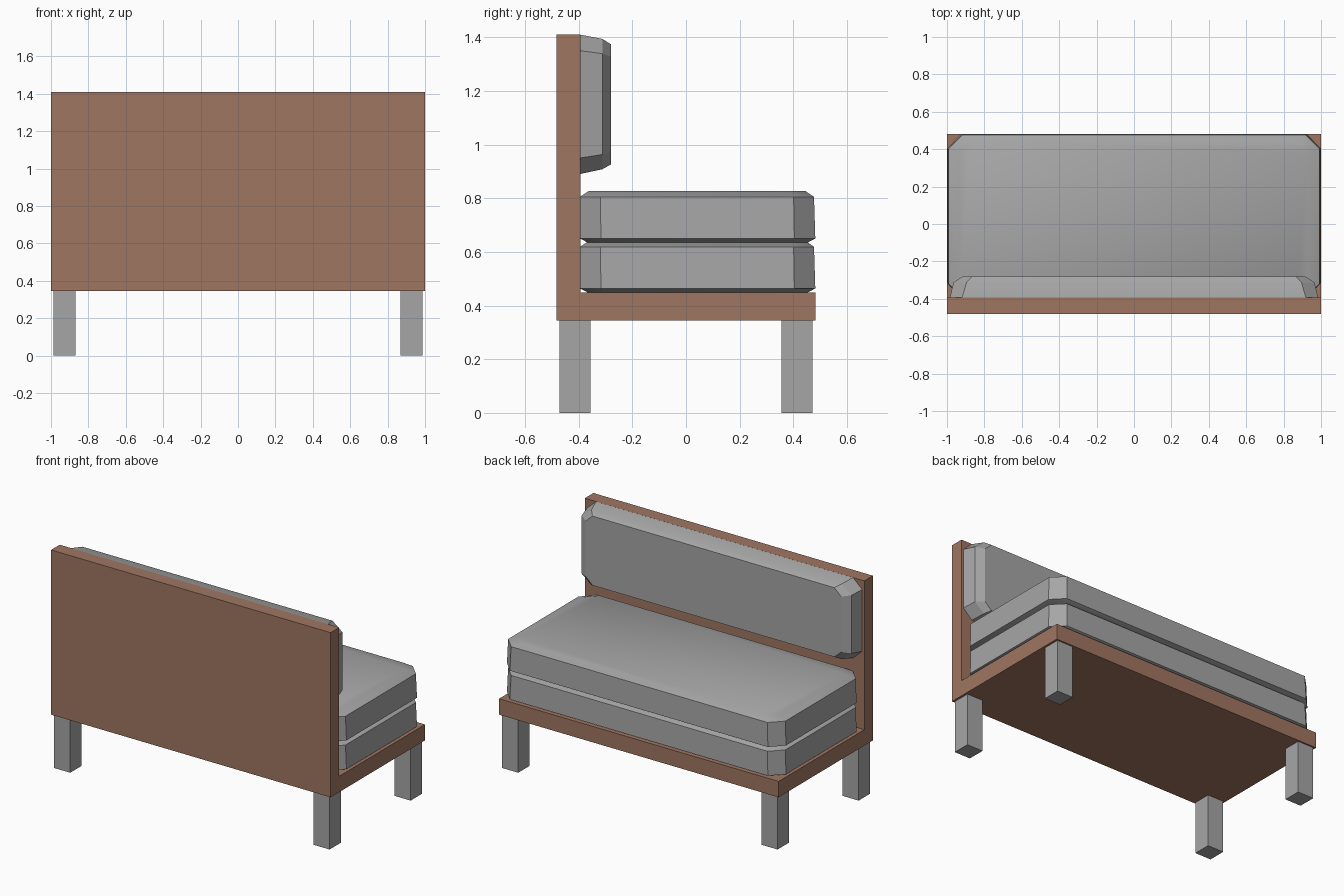
import bpy, bmesh, math

if "Cube" in bpy.data.objects:
    bpy.data.objects.remove(bpy.data.objects["Cube"])


def material(name, rgb):
    m = bpy.data.materials.new(name)
    m.diffuse_color = (*rgb, 1)
    m.use_nodes = True
    m.node_tree.nodes["Principled BSDF"].inputs["Base Color"].default_value = m.diffuse_color
    return m


GREY = material("grey fabric", (0.38, 0.38, 0.38))
WOOD = material("brown wood", (0.35, 0.18, 0.12))


def make_object(name, bm, mat, smooth=False):
    bmesh.ops.recalc_face_normals(bm, faces=bm.faces)
    me = bpy.data.meshes.new(name)
    bm.to_mesh(me)
    bm.free()
    me.materials.append(mat)
    ob = bpy.data.objects.new(name, me)
    bpy.context.collection.objects.link(ob)
    if smooth:
        bpy.ops.object.select_all(action='DESELECT')
        ob.select_set(True)
        bpy.context.view_layer.objects.active = ob
        bpy.ops.object.shade_smooth_by_angle(angle=math.radians(30))
    return ob


def loft(name, rings, mat, smooth=False):
    """Skin a list of equal-length closed rings and cap both ends."""
    bm = bmesh.new()
    vs = [[bm.verts.new(p) for p in ring] for ring in rings]
    n = len(rings[0])
    for a, b in zip(vs, vs[1:]):
        for i in range(n):
            j = (i + 1) % n
            bm.faces.new((a[i], a[j], b[j], b[i]))
    bm.faces.new(vs[0])
    bm.faces.new(vs[-1])
    return make_object(name, bm, mat, smooth)


def octagon(w, lo, hi, cu, cv):
    """Rectangle of half width w from lo to hi with cut corners."""
    return [(w, lo + cv), (w, hi - cv), (w - cu, hi), (cu - w, hi),
            (-w, hi - cv), (-w, lo + cv), (cu - w, lo), (w - cu, lo)]


# L-shaped frame: base and back panel in one profile
profile = [(-0.482, 0.345), (0.482, 0.345), (0.482, 0.448),
           (-0.394, 0.448), (-0.394, 1.41), (-0.482, 1.41)]
loft("frame", [[(x, y, z) for y, z in profile] for x in (-1, 1)], WOOD)

# Four square legs
for ys, yn in ((-1, "front"), (1, "rear")):
    for xs, xn in ((-1, "left"), (1, "right")):
        x, y, h = xs * 0.928, ys * 0.414, 0.058
        ring = [(x - h, y - h), (x + h, y - h), (x + h, y + h), (x - h, y + h)]
        loft(f"{yn}_{xn}_leg", [[(a, b, z) for a, b in ring] for z in (0, 0.346)], GREY)

# Two stacked seat cushions
seat_rings = [(0.000, 0.945, -0.365, 0.452, 0.06, 0.065),
              (0.016, 0.998, -0.395, 0.482, 0.075, 0.078),
              (0.171, 0.992, -0.395, 0.477, 0.075, 0.076),
              (0.193, 0.930, -0.362, 0.445, 0.06, 0.065)]
for name, z0 in (("lower_seat_cushion", 0.448), ("upper_seat_cushion", 0.634)):
    loft(name, [[(x, y, z0 + z) for x, y in octagon(*r)] for z, *r in seat_rings],
         GREY, True)

# Back cushion, lofted forward from the panel
back_rings = [(-0.396, 0.985, 0.890, 1.410, 0.065, 0.06),
              (-0.312, 0.965, 0.908, 1.394, 0.07, 0.055),
              (-0.280, 0.915, 0.926, 1.374, 0.05, 0.045)]
loft("back_cushion", [[(x, y, z) for x, z in octagon(*r)] for y, *r in back_rings],
     GREY, True)
